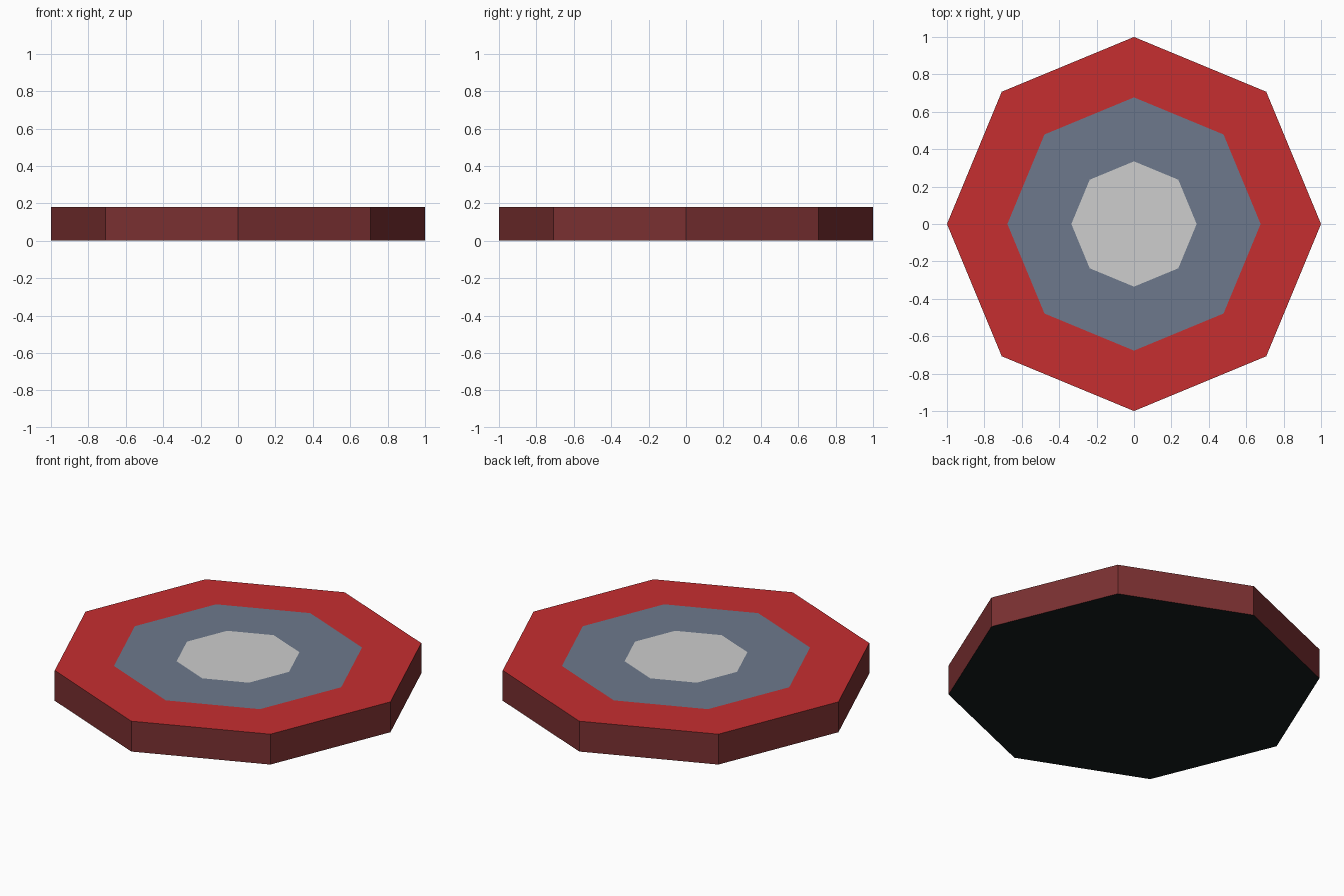
import bpy, bmesh, math

if "Cube" in bpy.data.objects:
    bpy.data.objects.remove(bpy.data.objects["Cube"])

SIDES = 8
HEIGHT = 0.18


def material(name, rgb):
    # sRGB 0-255 to linear
    lin = [((c / 255 + 0.055) / 1.055) ** 2.4 for c in rgb]
    m = bpy.data.materials.new(name)
    m.diffuse_color = (*lin, 1)
    m.use_nodes = True
    m.node_tree.nodes["Principled BSDF"].inputs["Base Color"].default_value = m.diffuse_color
    return m


mats = [
    material("red", (198, 46, 48)),
    material("slate_blue", (109, 121, 140)),
    material("light_grey", (205, 205, 205)),
    material("dark_red", (122, 48, 49)),
    material("near_black", (20, 28, 28)),
]
RED, SLATE, GREY, DARK_RED, BLACK = range(5)

bm = bmesh.new()


def ring(radius, z):
    return [bm.verts.new((radius * math.cos(2 * math.pi * i / SIDES),
                          radius * math.sin(2 * math.pi * i / SIDES), z))
            for i in range(SIDES)]


def bridge(lower, upper, mat):
    for i in range(SIDES):
        j = (i + 1) % SIDES
        f = bm.faces.new((lower[i], lower[j], upper[j], upper[i]))
        f.material_index = mat


# Octagonal slab with concentric coloured bands on the top
bottom = ring(1.0, 0)
rim = ring(1.0, HEIGHT)
band = ring(0.677, HEIGHT)
centre = ring(0.335, HEIGHT)

bm.faces.new(bottom[::-1]).material_index = BLACK
bridge(bottom, rim, DARK_RED)
bridge(rim, band, RED)
bridge(band, centre, SLATE)
bm.faces.new(centre).material_index = GREY

mesh = bpy.data.meshes.new("octagonal_disc")
bm.to_mesh(mesh)
bm.free()
for m in mats:
    mesh.materials.append(m)
disc = bpy.data.objects.new("octagonal_disc", mesh)
bpy.context.collection.objects.link(disc)
